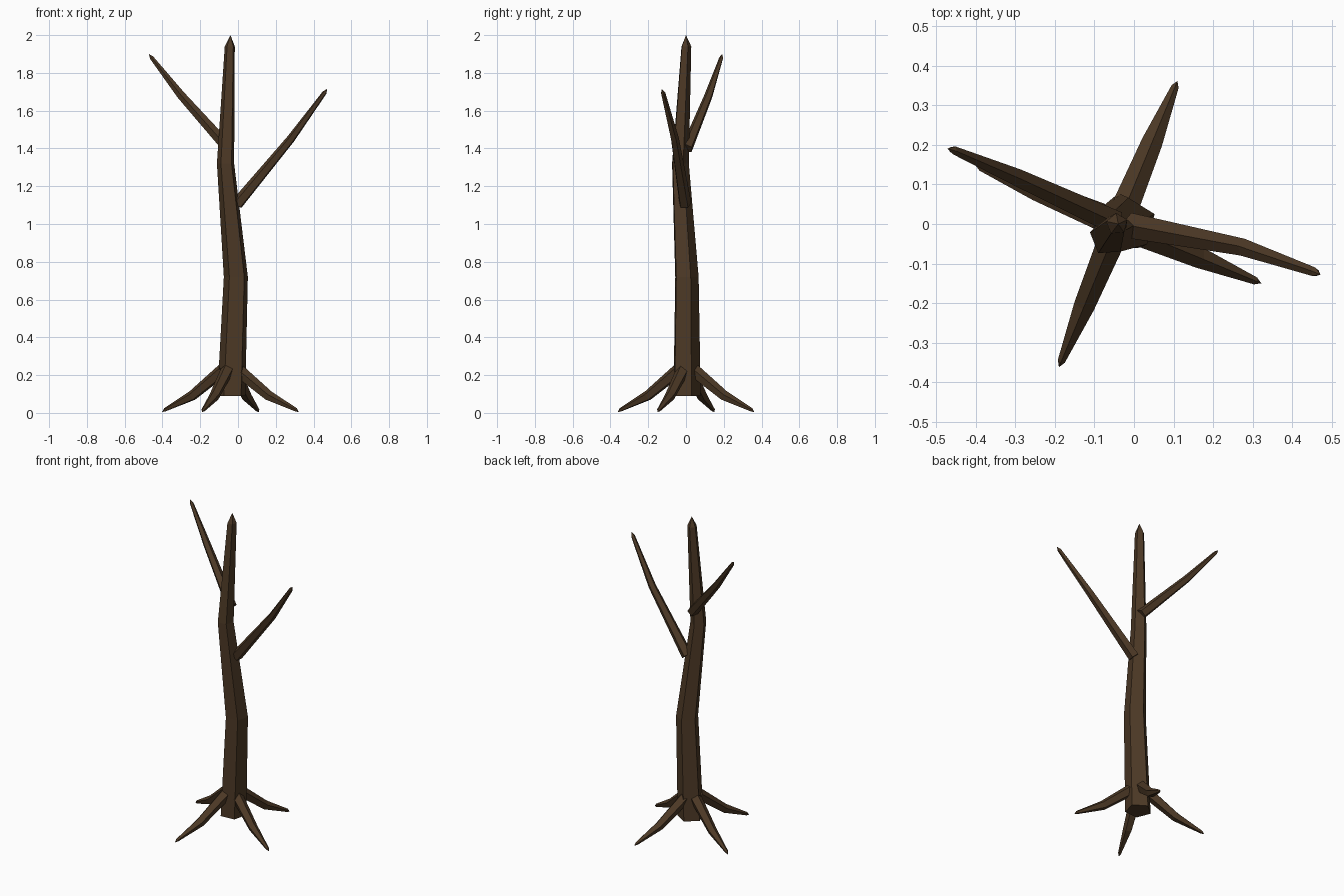
import bpy, bmesh, math
from mathutils import Vector

if "Cube" in bpy.data.objects:
    bpy.data.objects.remove(bpy.data.objects["Cube"])

bark = bpy.data.materials.new("dark_brown_bark")
bark.diffuse_color = (0.074, 0.041, 0.019, 1)
bark.use_nodes = True
bark.node_tree.nodes["Principled BSDF"].inputs["Base Color"].default_value = bark.diffuse_color


def limb(name, rings, tip, sides=5, phase=0.0, level=False):
    """Tapered faceted limb: rings are (x, y, z, radius), closed by a pointed tip."""
    bm = bmesh.new()
    pts = [Vector(r[:3]) for r in rings] + [Vector(tip)]
    loops = []
    for i, r in enumerate(rings):
        if level:
            u, v = Vector((1, 0, 0)), Vector((0, 1, 0))
        else:
            axis = (pts[i + 1] - pts[i]).normalized()
            if i:
                axis = (axis + (pts[i] - pts[i - 1]).normalized()).normalized()
            u = Vector((0, 0, 1)).cross(axis).normalized()
            v = axis.cross(u)
        loop = []
        for k in range(sides):
            a = math.radians(phase) + 2 * math.pi * k / sides
            loop.append(bm.verts.new(pts[i] + r[3] * (math.cos(a) * u + math.sin(a) * v)))
        loops.append(loop)
    apex = bm.verts.new(pts[-1])
    bm.faces.new(loops[0][::-1])
    for k in range(sides):
        n = (k + 1) % sides
        for a, b in zip(loops, loops[1:]):
            bm.faces.new((a[k], a[n], b[n], b[k]))
        bm.faces.new((loops[-1][k], loops[-1][n], apex))
    bmesh.ops.recalc_face_normals(bm, faces=bm.faces)
    mesh = bpy.data.meshes.new(name)
    bm.to_mesh(mesh)
    bm.free()
    mesh.materials.append(bark)
    bpy.context.collection.objects.link(bpy.data.objects.new(name, mesh))


# Crooked five-sided trunk
limb("trunk", [(-0.034, 0, 0.09, 0.078), (-0.01, 0, 0.72, 0.067),
               (-0.065, -0.033, 1.32, 0.048), (-0.043, 0, 1.94, 0.028)],
     (-0.04, 0, 2.0), phase=22, level=True)

# Two bare branches
limb("left_branch", [(-0.05, 0.005, 1.40, 0.032), (-0.30, 0.12, 1.68, 0.023),
                     (-0.457, 0.187, 1.88, 0.011)], (-0.472, 0.191, 1.90), phase=18)
limb("right_branch", [(-0.005, -0.005, 1.105, 0.034), (0.28, -0.06, 1.45, 0.023),
                      (0.458, -0.122, 1.695, 0.012)], (0.472, -0.128, 1.715), phase=18)

# Four roots spread evenly around the base
for i in range(4):
    a = math.radians(67.5 + 90 * i)
    at = lambda d, z: (-0.04 + d * math.cos(a), d * math.sin(a), z)
    limb(f"root_{i + 1}", [(*at(0.045, 0.225), 0.036), (*at(0.22, 0.09), 0.028),
                           (*at(0.375, 0.016), 0.010)], at(0.392, 0.004), phase=18)
